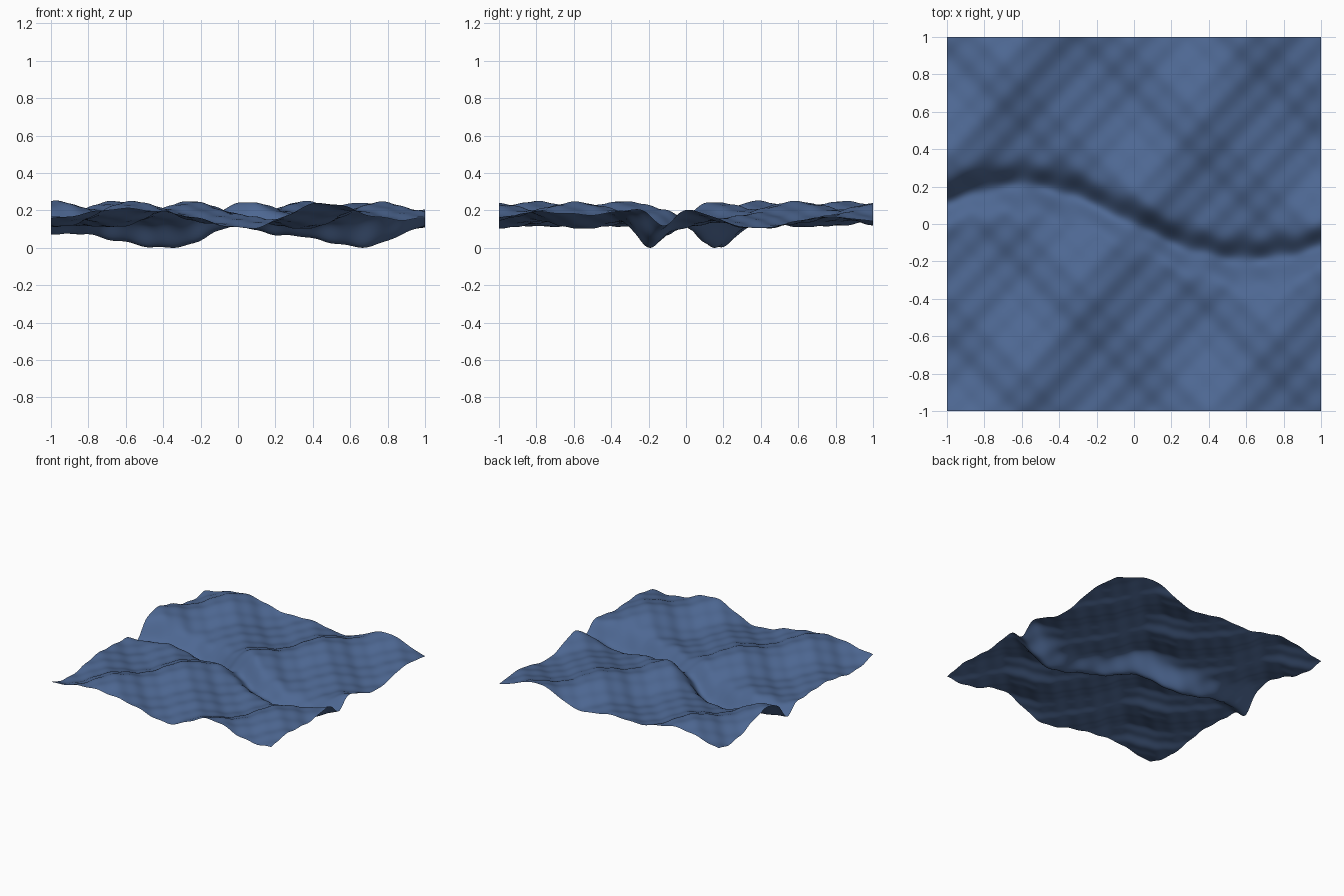
import bpy
import bmesh
from math import cos, sin, exp

cube = bpy.data.objects.get("Cube")
if cube:
    bpy.data.objects.remove(cube, do_unlink=True)


def flat_material(name, rgb):
    color = (*rgb, 1.0)
    mat = bpy.data.materials.new(name)
    mat.use_nodes = True
    mat.diffuse_color = color
    bsdf = mat.node_tree.nodes["Principled BSDF"]
    bsdf.inputs["Base Color"].default_value = color
    bsdf.inputs["Roughness"].default_value = 0.7
    return mat


def broad_waves(x, y):
    # Long swell running diagonally, steeper on its right flank, with fine ripples
    u = x - 0.65 * y
    return (0.044 * cos(5.2 * u)
            + 0.012 * cos(11 * (u + 0.06))
            + 0.003 * cos(32 * (x - y)))


def cross_waves(x, y):
    # Shorter swell crossing the other way, with its own ripples
    v = x + y - 0.18
    return 0.022 * cos(8.16 * v) + 0.003 * cos(32.6 * v)


def channel(x, y):
    # Winding channel carved across the middle
    offset = y + 0.2 * sin(2.5 * x)
    return -0.113 * exp(-0.5 * (offset / 0.064) ** 2)


# Terrain sheet
bm = bmesh.new()
bmesh.ops.create_grid(bm, x_segments=160, y_segments=160, size=1.0)
for v in bm.verts:
    x, y, _ = v.co
    v.co.z = broad_waves(x, y) + cross_waves(x, y) + channel(x, y)

# Rest the lowest point on the ground
lowest = min(v.co.z for v in bm.verts)
bmesh.ops.translate(bm, vec=(0, 0, -lowest), verts=bm.verts)
for f in bm.faces:
    f.smooth = True

mesh = bpy.data.meshes.new("wavy_terrain")
bm.to_mesh(mesh)
bm.free()
mesh.materials.append(flat_material("slate blue", (0.075, 0.137, 0.29)))
terrain = bpy.data.objects.new("wavy_terrain", mesh)
bpy.context.collection.objects.link(terrain)
